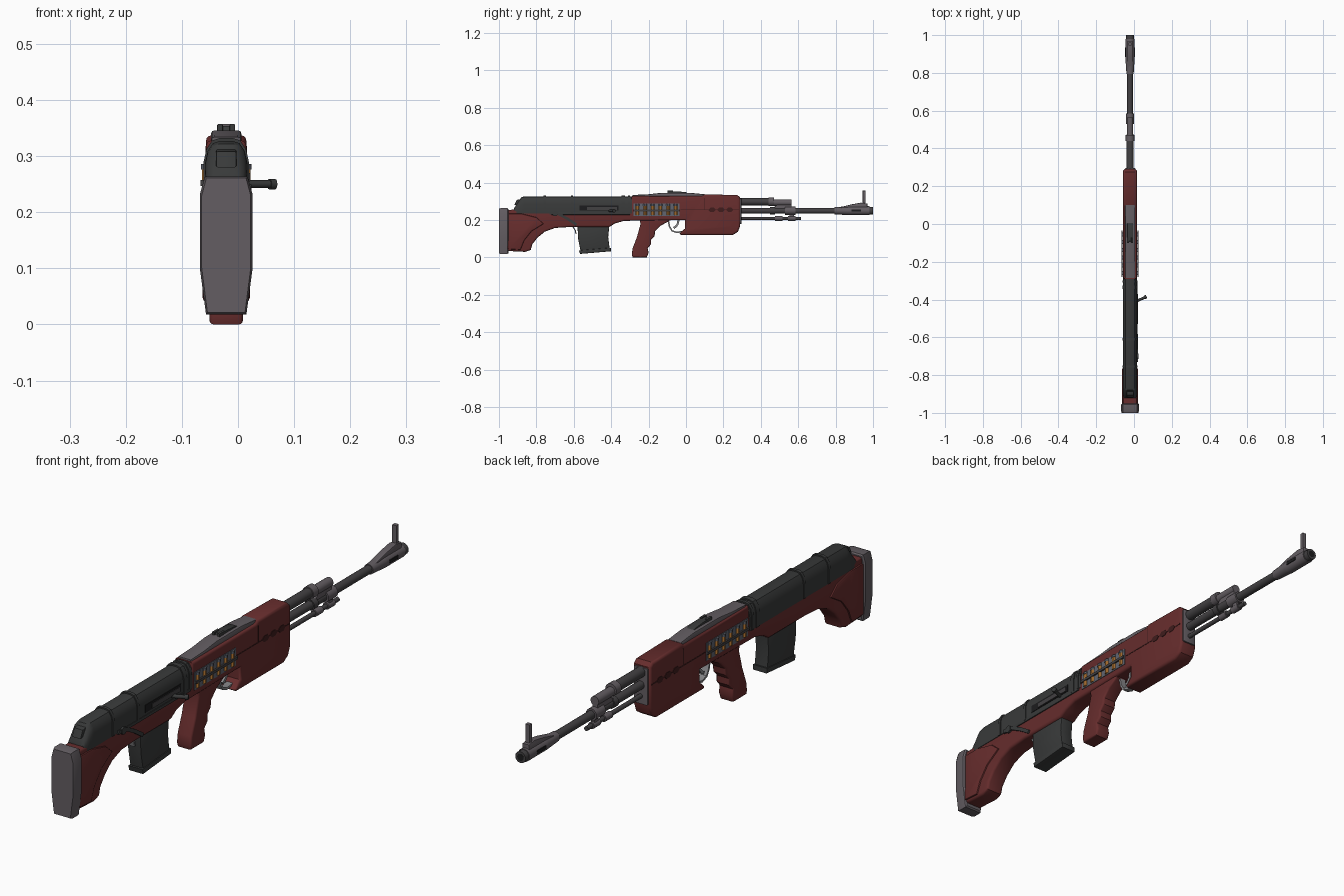
import bpy, bmesh, math
from mathutils import Matrix, Vector

CX = -0.021  # centre plane of the body


def mat(name, r, g, b):
    m = bpy.data.materials.new(name)
    m.diffuse_color = (r, g, b, 1)
    return m


RED = mat("red_stock", 0.135, 0.026, 0.026)
DEEP = mat("deep_red", 0.05, 0.012, 0.012)
DARK = mat("dark_receiver", 0.04, 0.042, 0.042)
BLACK = mat("black_recess", 0.012, 0.012, 0.013)
STEEL = mat("barrel_steel", 0.055, 0.052, 0.055)
GREY = mat("warm_grey", 0.125, 0.11, 0.122)
LIGHT = mat("light_steel", 0.25, 0.25, 0.26)
ORANGE = mat("orange_shell", 0.55, 0.22, 0.04)
SLATE = mat("slate_holder", 0.12, 0.13, 0.16)


def finish(name, bm, m, angle=35):
    bmesh.ops.recalc_face_normals(bm, faces=bm.faces[:])
    me = bpy.data.meshes.new(name)
    bm.to_mesh(me)
    bm.free()
    me.materials.append(m)
    for p in me.polygons:
        p.use_smooth = True
    me.set_sharp_from_angle(angle=math.radians(angle))
    ob = bpy.data.objects.new(name, me)
    bpy.context.collection.objects.link(ob)
    return ob


def profile(name, pts, hw, m, bevel=0.0, seg=2, x=CX):
    """Side outline (y, z) extruded across x, with rounded rims."""
    bm = bmesh.new()
    f = bm.faces.new([bm.verts.new((x - hw, y, z)) for y, z in pts])
    g = bmesh.ops.extrude_face_region(bm, geom=[f])["geom"]
    bmesh.ops.translate(bm, vec=(2 * hw, 0, 0), verts=[v for v in g if isinstance(v, bmesh.types.BMVert)])
    if bevel:
        rim = [e for e in bm.edges if abs(e.verts[0].co.x - e.verts[1].co.x) < 1e-5]
        bmesh.ops.bevel(bm, geom=rim, offset=bevel, segments=seg, profile=0.5, affect='EDGES')
    return finish(name, bm, m)


def box(name, y0, y1, z0, z1, hw, m, bevel=0.0, x=CX):
    return profile(name, [(y0, z0), (y1, z0), (y1, z1), (y0, z1)], hw, m, bevel, 2, x)


def strip(name, path, t, hw, m, x=CX):
    """Bent flat bar following a (y, z) path."""
    a, b = [], []
    for i, p in enumerate(path):
        d = Vector(path[min(i + 1, len(path) - 1)]) - Vector(path[max(i - 1, 0)])
        n = Vector((-d.y, d.x)).normalized() * t / 2
        a.append(tuple(Vector(p) + n))
        b.append(tuple(Vector(p) - n))
    return profile(name, a + b[::-1], hw, m, 0, 1, x)


def cyl(name, p0, p1, r0, r1, m, n=16):
    p0, p1 = Vector(p0), Vector(p1)
    d = p1 - p0
    bm = bmesh.new()
    mt = Matrix.Translation((p0 + p1) / 2) @ d.to_track_quat('Z', 'Y').to_matrix().to_4x4()
    bmesh.ops.create_cone(bm, cap_ends=True, segments=n, radius1=r0, radius2=r1, depth=d.length, matrix=mt)
    return finish(name, bm, m)


def rod(name, y0, y1, z, r0, m, r1=None, n=16):
    return cyl(name, (CX, y0, z), (CX, y1, z), r0, r0 if r1 is None else r1, m, n)


def loft(name, rings, m):
    """Skin between rings; each ring is (y, [(x, z), ...])."""
    bm = bmesh.new()
    vs = [[bm.verts.new((CX + x, y, z)) for x, z in pts] for y, pts in rings]
    n = len(vs[0])
    for a, b in zip(vs, vs[1:]):
        for i in range(n):
            bm.faces.new((a[i], a[(i + 1) % n], b[(i + 1) % n], b[i]))
    bm.faces.new(vs[0])
    bm.faces.new(vs[-1])
    return finish(name, bm, m)


# Butt plate: tapered octagon with a chamfered rear face
def plate(s):
    half = [(0.036, 0.018), (0.047, 0.10), (0.047, 0.232), (0.038, 0.264)]
    pts = half + [(-x, z) for x, z in half[::-1]]
    return [(x * s, 0.141 + (z - 0.141) * (1 - (1 - s) * 0.4)) for x, z in pts]


loft("butt_plate", [(-1.0, plate(0.93)), (-0.99, plate(1)), (-0.955, plate(1)), (-0.95, plate(0.9))], GREY)

# Red stock, handguard and grip
profile("stock_and_handguard", [
    (-0.958, 0.255), (-0.958, 0.035), (-0.86, 0.03), (-0.83, 0.04), (-0.822, 0.07), (-0.795, 0.105),
    (-0.755, 0.138), (-0.70, 0.158), (-0.62, 0.163), (-0.41, 0.163), (-0.38, 0.182), (-0.33, 0.196),
    (-0.005, 0.2), (-0.005, 0.155), (-0.035, 0.127), (-0.025, 0.12), (0.25, 0.12), (0.278, 0.138),
    (0.29, 0.17), (0.29, 0.32), (0.275, 0.334), (0.10, 0.337), (0.085, 0.328), (-0.29, 0.328),
    (-0.295, 0.26)], 0.036, RED, 0.01, 3)
profile("stock_heel", [(-0.955, 0.235), (-0.955, 0.045), (-0.885, 0.04), (-0.865, 0.09), (-0.825, 0.14),
                       (-0.76, 0.18), (-0.80, 0.215), (-0.88, 0.235)], 0.042, RED, 0.007)
profile("grip", [
    (-0.285, 0.0), (-0.21, 0.0), (-0.2, 0.025), (-0.205, 0.05), (-0.187, 0.07), (-0.187, 0.095),
    (-0.168, 0.115), (-0.165, 0.14), (-0.135, 0.17), (-0.09, 0.195), (-0.09, 0.215), (-0.25, 0.215),
    (-0.243, 0.18), (-0.262, 0.11), (-0.285, 0.05), (-0.29, 0.015)], 0.03, RED, 0.008, 3)
box("handguard_end_cap", 0.284, 0.296, 0.18, 0.315, 0.029, GREY, 0.006)

# Handguard seam and elongated vents on both sides
for s, side in ((-1, "left"), (1, "right")):
    x = CX + s * 0.0355
    box("seam_" + side, -0.03, 0.283, 0.253, 0.257, 0.0015, DEEP, 0, x)
    box("panel_seam_" + side, 0.096, 0.1, 0.257, 0.318, 0.0015, DEEP, 0, x)
    for i in range(3):
        y = 0.14 + i * 0.047
        profile(f"vent_{side}_{i}", [(y - 0.021, 0.255), (y - 0.01, 0.244), (y + 0.01, 0.244),
                                     (y + 0.021, 0.255), (y + 0.01, 0.266), (y - 0.01, 0.266)], 0.002, DEEP, 0, 1, x)

# Shell holders on both sides
for s, side in ((-1, "left"), (1, "right")):
    box("shell_plate_" + side, -0.28, -0.035, 0.222, 0.288, 0.003, SLATE, 0, CX + s * 0.035)
    for i in range(6):
        y = -0.26 + i * 0.041
        x = CX + s * 0.033
        cyl(f"shell_{side}_{i}", (x, y, 0.227), (x, y, 0.276), 0.011, 0.011, ORANGE, 10)
        cyl(f"shell_cap_{side}_{i}", (x, y, 0.276), (x, y, 0.286), 0.0125, 0.0125, SLATE, 10)
    box("shell_band_" + side, -0.28, -0.035, 0.247, 0.257, 0.003, STEEL, 0, CX + s * 0.0425)


# Dark receiver cover with a sloping rear and raised ribs
def arch(top, w=0.038, base=0.235):
    k = (top - base) / 0.09
    half = [(w, base), (w, base + 0.05 * k), (w * 0.87, base + 0.072 * k), (w * 0.62, base + 0.086 * k), (w * 0.3, top)]
    return half + [(-x, z) for x, z in half[::-1]]


loft("receiver_cover", [(-0.92, arch(0.262, 0.034)), (-0.905, arch(0.285, 0.036)), (-0.88, arch(0.322)),
                        (-0.865, arch(0.327)), (-0.29, arch(0.327))], DARK)
for i, (y, w) in enumerate(((-0.755, 0.012), (-0.61, 0.012), (-0.335, 0.02), (-0.305, 0.012))):
    loft(f"cover_rib_{i}", [(y - w / 2, arch(0.332, 0.0405)), (y + w / 2, arch(0.332, 0.0405))], DARK)
profile("cover_button", [(-0.918, 0.28), (-0.885, 0.28), (-0.885, 0.312), (-0.905, 0.308)], 0.018, DARK, 0.003)

# Right-side working parts: port, bolt handle, lever
xr = CX + 0.038
box("ejection_port", -0.57, -0.36, 0.25, 0.278, 0.002, BLACK, 0, xr)
box("bolt", -0.53, -0.37, 0.254, 0.270, 0.004, STEEL, 0, xr)
box("lower_receiver_rail", -0.72, -0.3, 0.228, 0.24, 0.004, DARK, 0.002, xr - 0.002)
cyl("bolt_handle", (0.01, -0.41, 0.25), (0.058, -0.388, 0.25), 0.007, 0.007, DARK, 12)
cyl("bolt_handle_tip", (0.056, -0.389, 0.25), (0.066, -0.384, 0.25), 0.0095, 0.0095, DARK, 12)
strip("selector_lever", [(-0.73, 0.238), (-0.68, 0.232), (-0.63, 0.205), (-0.585, 0.175)], 0.014, 0.004, DARK, xr + 0.001)
cyl("selector_pivot", (xr - 0.005, -0.70, 0.235), (xr + 0.007, -0.70, 0.235), 0.014, 0.014, DARK, 12)

# Magazine with side ribs, floor plate and release catch
profile("magazine", [(-0.58, 0.17), (-0.577, 0.10), (-0.563, 0.03), (-0.408, 0.045), (-0.416, 0.11), (-0.41, 0.17)],
        0.027, DARK, 0.004)
profile("magazine_floor", [(-0.572, 0.038), (-0.567, 0.019), (-0.402, 0.033), (-0.402, 0.052)], 0.03, DARK, 0.003)
strip("magazine_catch", [(-0.605, 0.165), (-0.592, 0.145), (-0.588, 0.125)], 0.006, 0.01, LIGHT)

# Trigger and guard
strip("trigger_guard", [(-0.095, 0.2), (-0.088, 0.165), (-0.075, 0.143), (-0.05, 0.134), (-0.01, 0.14), (0.0, 0.15)],
      0.008, 0.012, LIGHT)
strip("trigger", [(-0.04, 0.2), (-0.045, 0.178), (-0.055, 0.165), (-0.066, 0.158)], 0.011, 0.007, LIGHT)

# Grey top cover and folded rear sight
profile("top_cover", [(-0.285, 0.315), (0.1, 0.315), (0.1, 0.338), (0.02, 0.346), (-0.13, 0.346), (-0.2, 0.338),
                      (-0.285, 0.334)], 0.027, GREY, 0.006)
profile("rear_sight_leaf", [(-0.095, 0.342), (0.012, 0.342), (0.0, 0.349), (-0.05, 0.354), (-0.09, 0.354)],
        0.015, DARK, 0.002)
for s in (-1, 1):
    box("sight_prong_" + ("left" if s < 0 else "right"), -0.1, -0.07, 0.343, 0.357, 0.005, DARK, 0.002, CX + s * 0.011)

# Barrel, gas tube and cleaning rod
rod("barrel", 0.27, 0.83, 0.25, 0.0155, STEEL)
rod("gas_tube", 0.27, 0.46, 0.298, 0.019, STEEL)
rod("gas_tube_collar", 0.44, 0.47, 0.298, 0.023, GREY)
rod("gas_block", 0.47, 0.565, 0.293, 0.017, GREY)
profile("gas_block_link", [(0.45, 0.255), (0.565, 0.255), (0.565, 0.29), (0.50, 0.29)], 0.011, GREY, 0.003)
rod("barrel_band", 0.53, 0.585, 0.25, 0.022, GREY)
rod("barrel_ring", 0.45, 0.475, 0.25, 0.02, STEEL)
rod("lower_rod", 0.27, 0.615, 0.209, 0.0085, STEEL, n=12)
for i, (a, b) in enumerate(((0.475, 0.515), (0.545, 0.585))):
    rod(f"lower_rod_collar_{i}", a, b, 0.209, 0.013, GREY, n=12)
box("rod_bracket", 0.553, 0.577, 0.205, 0.245, 0.008, GREY, 0.002)

# Muzzle device and front sight
rod("muzzle_cone", 0.795, 0.87, 0.25, 0.019, GREY, 0.024)
rod("muzzle_body", 0.87, 0.98, 0.25, 0.024, GREY)
rod("muzzle_lip", 0.975, 1.0, 0.25, 0.021, STEEL)
rod("muzzle_bore", 0.99, 1.0005, 0.25, 0.013, BLACK)
profile("front_sight_base", [(0.80, 0.262), (0.97, 0.255), (0.97, 0.288), (0.935, 0.293), (0.88, 0.283)], 0.014, GREY, 0.004)
box("front_sight_post", 0.945, 0.96, 0.28, 0.357, 0.009, GREY, 0.002)
for s, side in ((-1, "left"), (1, "right")):
    box("muzzle_slot_" + side, 0.885, 0.935, 0.245, 0.257, 0.002, BLACK, 0, CX + s * 0.0235)
